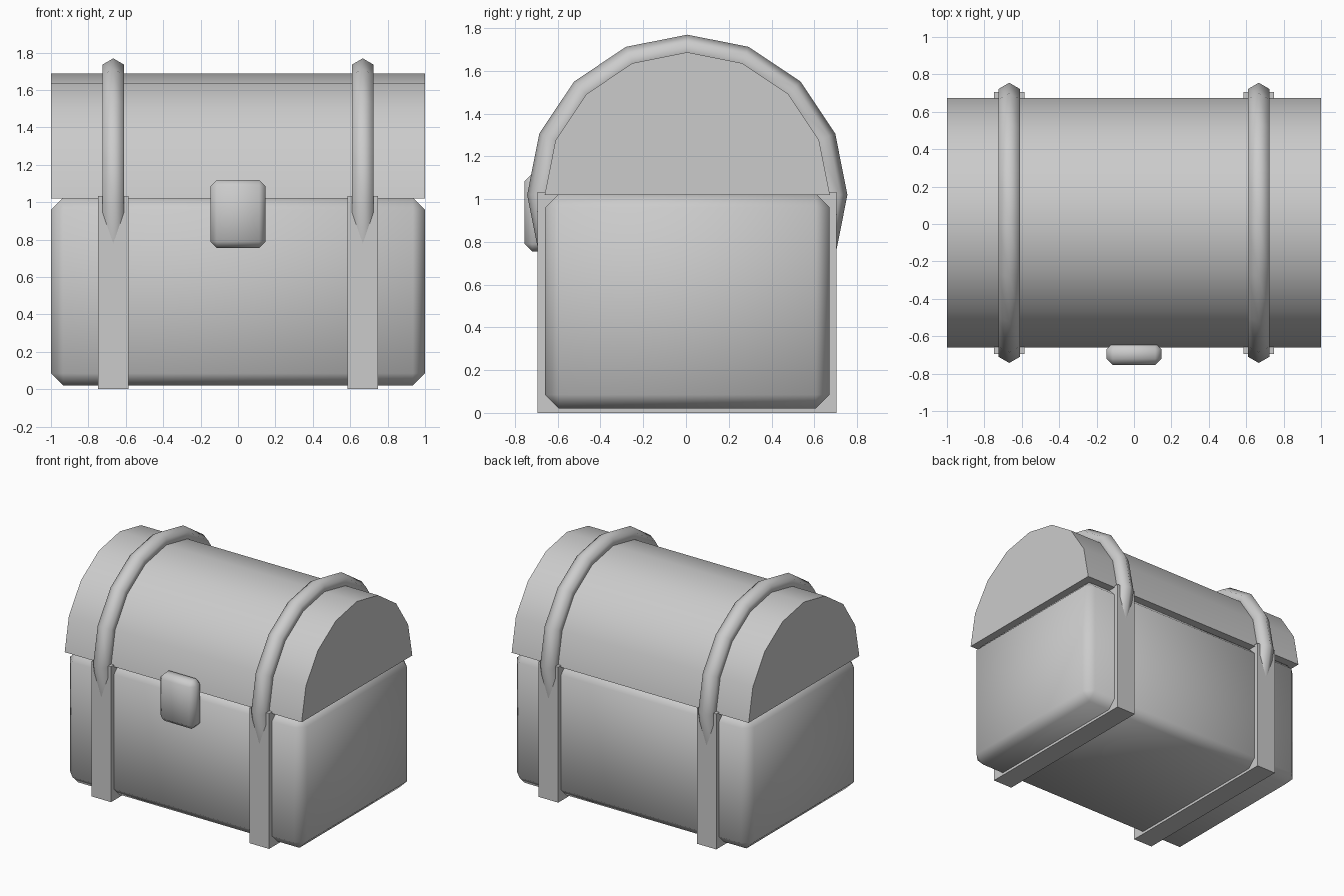
import bpy, bmesh
from math import pi, cos, sin, radians

if "Cube" in bpy.data.objects:
    bpy.data.objects.remove(bpy.data.objects["Cube"])

def finish(name, bm, angle=50):
    bmesh.ops.recalc_face_normals(bm, faces=bm.faces)
    me = bpy.data.meshes.new(name)
    bm.to_mesh(me)
    bm.free()
    ob = bpy.data.objects.new(name, me)
    bpy.context.collection.objects.link(ob)
    bpy.ops.object.select_all(action='DESELECT')
    ob.select_set(True)
    bpy.context.view_layer.objects.active = ob
    bpy.ops.object.shade_smooth_by_angle(angle=radians(angle))
    return ob

def box(name, lo, hi, bevel=0):
    bm = bmesh.new()
    bmesh.ops.create_cube(bm, size=1)
    for v in bm.verts:
        for i in range(3):
            v.co[i] = (lo[i] + hi[i]) / 2 + v.co[i] * (hi[i] - lo[i])
    if bevel:
        bmesh.ops.bevel(bm, geom=bm.edges[:], offset=bevel, segments=1,
                        affect='EDGES', profile=0.5)
    return finish(name, bm)

CY, CZ = 0.006, 1.02   # axis of the rounded lid

# Chest body with chamfered edges
box("chest_body", (-1, -0.66, 0.02), (1, 0.672, 1.025), 0.065)

# Half-round lid, eight segments
bm = bmesh.new()
arc = [bm.verts.new((-1, CY + 0.667 * cos(pi * i / 8), CZ + 0.667 * sin(pi * i / 8)))
       for i in range(9)]
cap = bm.faces.new(arc)
ext = bmesh.ops.extrude_face_region(bm, geom=[cap], use_keep_orig=True)
for v in ext["geom"]:
    if isinstance(v, bmesh.types.BMVert):
        v.co.x = 1
finish("lid", bm)

# Flat bands round the body, and six-sided hoops over the lid
for side, x in (("left", -0.667), ("right", 0.667)):
    box(side + "_body_band", (x - 0.082, -0.695, 0), (x + 0.082, 0.705, 1.033))
    bm = bmesh.new()
    rings = []
    for i in range(-1, 10):
        a = pi * i / 8
        ring = []
        for k in range(6):
            t = pi * k / 3
            r = 0.682 + 0.067 * cos(t)
            ring.append(bm.verts.new((x + 0.067 * sin(t), CY + r * cos(a), CZ + r * sin(a))))
        rings.append(ring)
    for p, q in zip(rings, rings[1:]):
        for k in range(6):
            n = (k + 1) % 6
            bm.faces.new((p[k], p[n], q[n], q[k]))
    bm.faces.new(rings[0])
    bm.faces.new(rings[-1])
    finish(side + "_lid_hoop", bm, 61)

# Front latch
box("latch", (-0.148, -0.755, 0.755), (0.148, -0.635, 1.12), 0.035)
